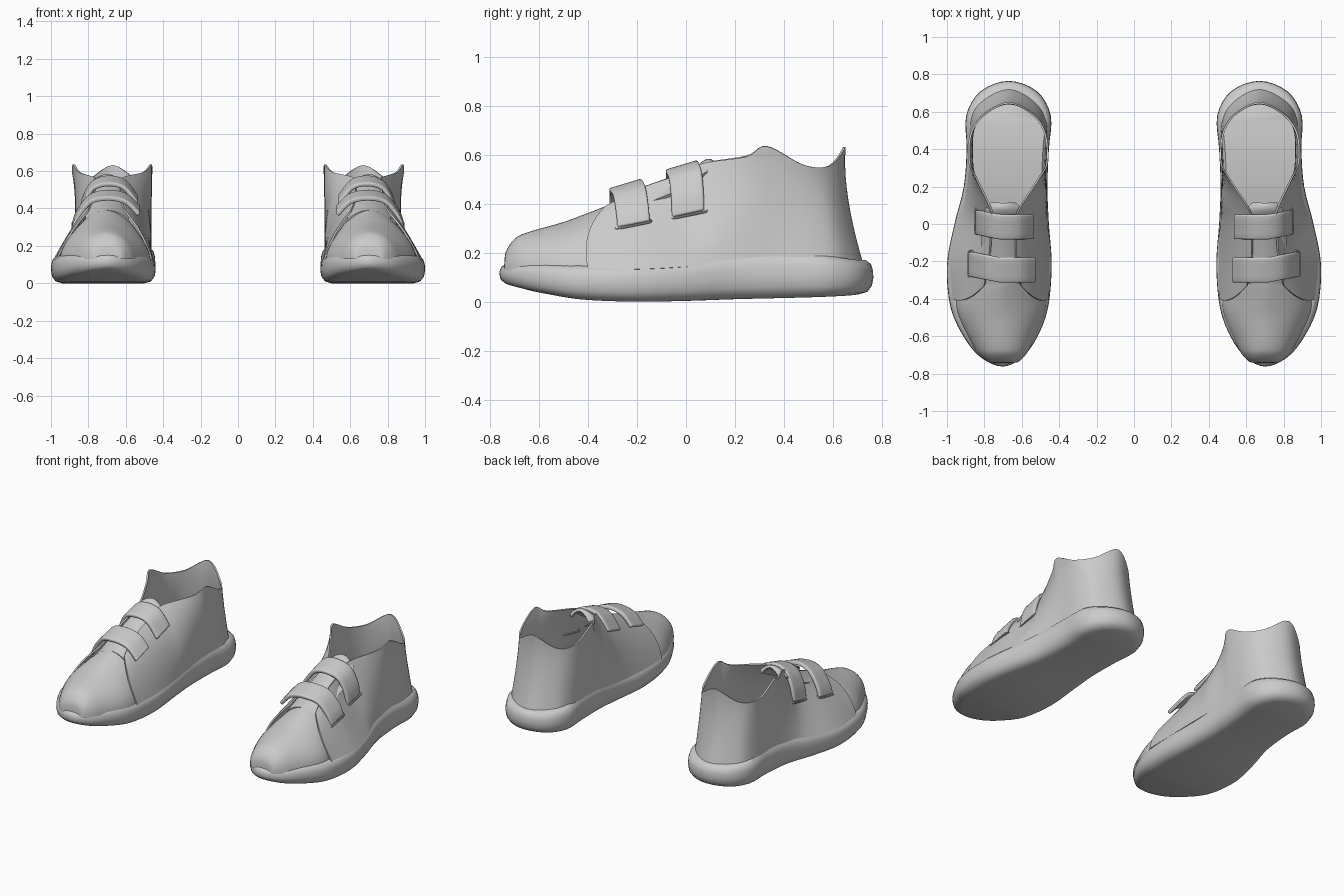
import bpy, math
from mathutils import Vector

if "Cube" in bpy.data.objects:
    bpy.data.objects.remove(bpy.data.objects["Cube"])


def spline(pts, n, closed=False):
    """Catmull-Rom through tuples of any length, n steps per span."""
    m = len(pts)
    out = []
    for i in range(m if closed else m - 1):
        k = [(i + d) % m if closed else min(max(i + d, 0), m - 1) for d in (-1, 0, 1, 2)]
        a, b, c, d = (pts[j] for j in k)
        for s in range(n):
            t = s / n
            out.append(tuple(0.5 * (2 * q + (r - p) * t + (2 * p - 5 * q + 4 * r - w) * t * t
                             + (3 * q - p - 3 * r + w) * t ** 3) for p, q, r, w in zip(a, b, c, d)))
    if not closed:
        out.append(tuple(pts[-1]))
    return out


def finish(ob, thick=0, bevel=0):
    """Thickness, rounding, mirrored second shoe, smooth shading."""
    if thick:
        s = ob.modifiers.new("thickness", 'SOLIDIFY')
        s.thickness, s.offset = thick, 0
    if bevel:
        b = ob.modifiers.new("round", 'BEVEL')
        b.width, b.segments, b.limit_method = bevel, 3, 'ANGLE'
    bpy.ops.object.select_all(action='DESELECT')
    ob.select_set(True)
    bpy.context.view_layer.objects.active = ob
    bpy.ops.object.convert(target='MESH')
    ob = bpy.context.object
    m = ob.modifiers.new("other_shoe", 'MIRROR')
    m.use_mirror_merge = False
    bpy.ops.object.shade_smooth_by_angle(angle=math.radians(40))


def grid(name, rows, closed=False, caps=False, **kw):
    """Skin a list of equal-length point rows."""
    n = len(rows[0])
    verts = [p for r in rows for p in r]
    faces = []
    for j in range(len(rows) - 1):
        for i in range(n if closed else n - 1):
            k = (i + 1) % n
            faces.append((j * n + i, j * n + k, (j + 1) * n + k, (j + 1) * n + i))
    if caps:  # strips from the left half of the outline to the right half
        for o in (0, (len(rows) - 1) * n):
            for i in range(n // 2):
                f = tuple(dict.fromkeys((o + i, o + i + 1, o + n - i - 1, o + (n - i) % n)))
                faces.append(f if o else f[::-1])
    me = bpy.data.meshes.new(name)
    me.from_pydata(verts, [], faces)
    me.validate()
    ob = bpy.data.objects.new(name, me)
    bpy.context.collection.objects.link(ob)
    finish(ob, **kw)


# Sole: outline of x, y, bottom z, top z
outline = [(.70, -.762, .068, .155), (.60, -.715, .055, .155), (.52, -.61, .035, .155), (.46, -.45, .01, .147),
           (.44, -.22, .0, .145), (.455, 0, .003, .16), (.463, .2, .01, .19), (.455, .4, .015, .2),
           (.445, .58, .02, .187), (.52, .71, .025, .172), (.67, .765, .03, .17), (.82, .71, .025, .172),
           (.897, .58, .02, .187), (.895, .4, .015, .2), (.91, .2, .01, .19), (.96, 0, .003, .16),
           (1.0, -.22, .0, .145), (.98, -.45, .01, .147), (.90, -.62, .035, .155), (.81, -.72, .055, .155)]
ring = spline(outline, 4, True)
rows = []
for inset, f in [(.06, 0), (.025, .07), (.006, .25), (0, .48), (.002, .7), (.01, .88), (.032, 1)]:
    row = []
    for i, (x, y, zb, zt) in enumerate(ring):
        a, b = ring[i - 1], ring[(i + 1) % len(ring)]
        t = Vector((b[0] - a[0], b[1] - a[1])).normalized()
        row.append((x + t.y * inset, y - t.x * inset, zb + (zt - zb) * f))
    rows.append(row)
grid("sole", rows, closed=True, caps=True)

# Quarters: columns (bottom, middle, top edge) from the outer throat round the heel
outer = [(.968, -.40, .13, .892, -.40, .27, .80, -.33, .385),
         (.98, -.2, .13, .862, -.2, .33, .775, -.2, .455),
         (.945, 0, .14, .825, 0, .37, .76, 0, .527),
         (.905, .13, .15, .842, .12, .39, .765, .08, .565),
         (.885, .25, .16, .858, .25, .42, .845, .25, .592),
         (.875, .36, .17, .865, .35, .42, .88, .33, .635),
         (.875, .52, .16, .86, .5, .4, .872, .48, .558),
         (.83, .64, .15, .81, .6, .4, .80, .585, .555),
         (.67, .72, .15, .67, .657, .42, .67, .647, .632)]
inner = [(.52, .64, .15, .535, .6, .4, .54, .585, .555),
         (.47, .52, .16, .475, .5, .4, .475, .48, .558),
         (.472, .36, .17, .468, .35, .42, .465, .33, .635),
         (.476, .25, .16, .48, .25, .42, .505, .25, .595),
         (.474, .13, .15, .495, .12, .4, .615, .08, .565),
         (.465, 0, .14, .52, 0, .38, .63, 0, .527),
         (.458, -.2, .13, .53, -.2, .33, .63, -.2, .455),
         (.462, -.40, .13, .522, -.40, .27, .605, -.33, .385)]
cols = []
for c in spline(outer + inner, 5):
    b, m, e = Vector(c[:3]), Vector(c[3:6]), Vector(c[6:])
    cols.append([tuple(b * (1 - t) * (1 - 2 * t) + m * 4 * t * (1 - t) + e * t * (2 * t - 1))
                 for t in (k / 10 for k in range(11))])
grid("quarters", cols, thick=.01)

# Toe and vamp: arched sections y, left x, right x, peak z, roundness exponent
stations = [(-.742, .64, .76, .15, .8), (-.735, .615, .785, .205, .8), (-.70, .58, .825, .255, .9),
            (-.65, .55, .86, .282, 1), (-.5, .485, .935, .325, 1.12), (-.4, .47, .952, .362, 1.2),
            (-.3, .485, .925, .398, 1.2), (-.2, .505, .88, .41, 1.2)]
rows = []
for y, xl, xr, h, p in spline(stations, 4):
    row = []
    for k in range(25):
        a = math.pi * k / 24
        c, s = math.cos(a), max(math.sin(a), 0)
        row.append(((xl + xr) / 2 - (xr - xl) / 2 * math.copysign(abs(c) ** p, c), y,
                    .13 + (h - .13) * s ** p))
    rows.append(row)
grid("toe_vamp", rows)

# Tongue
rows = [[(.70 + w * u, y, h - .05 * u * u) for u in (k / 5 for k in range(-5, 6))]
        for y, h, w in spline([(-.32, .385, .11), (-.15, .45, .11), (0, .515, .11),
                               (.08, .573, .09), (.11, .570, .06)], 4)]
grid("tongue", rows, thick=.014)

# Straps over the throat, each with a small loop at the outer end
straps = {"front_strap": (-.245, [(.875, .315), (.852, .373), (.79, .448), (.70, .471), (.60, .452), (.53, .385)]),
          "rear_strap": (-.015, [(.838, .358), (.822, .44), (.778, .518), (.70, .547), (.61, .527), (.54, .44)])}
for name, (yc, path) in straps.items():
    rows = []
    for x, z in spline(path, 5):
        y0 = yc + .03 * max(0, (x - .72) / .15)
        slope = .3 - .1 * max(0, (x - .72) / .15)
        rows.append([(x, y0 + d, z + slope * d) for d in (-.066, -.033, 0, .033, .066)])
    grid(name, rows, thick=.024, bevel=.009)
    cu = bpy.data.curves.new(name + "_loop", 'CURVE')
    cu.dimensions, cu.bevel_depth, cu.bevel_resolution = '3D', .005, 2
    sp = cu.splines.new('POLY')
    sp.points.add(23)
    sp.use_cyclic_u = True
    x, z = path[0]
    for k, p in enumerate(sp.points):
        a = math.tau * k / 24
        c, s = math.cos(a), math.sin(a)
        d = .074 * math.copysign(abs(c) ** .4, c)
        e = .015 * math.copysign(abs(s) ** .4, s)
        p.co = (x - .004 + e, yc + .028 + d, z + .2 * d - e * .3, 1)
    ob = bpy.data.objects.new(name + "_loop", cu)
    bpy.context.collection.objects.link(ob)
    finish(ob)
